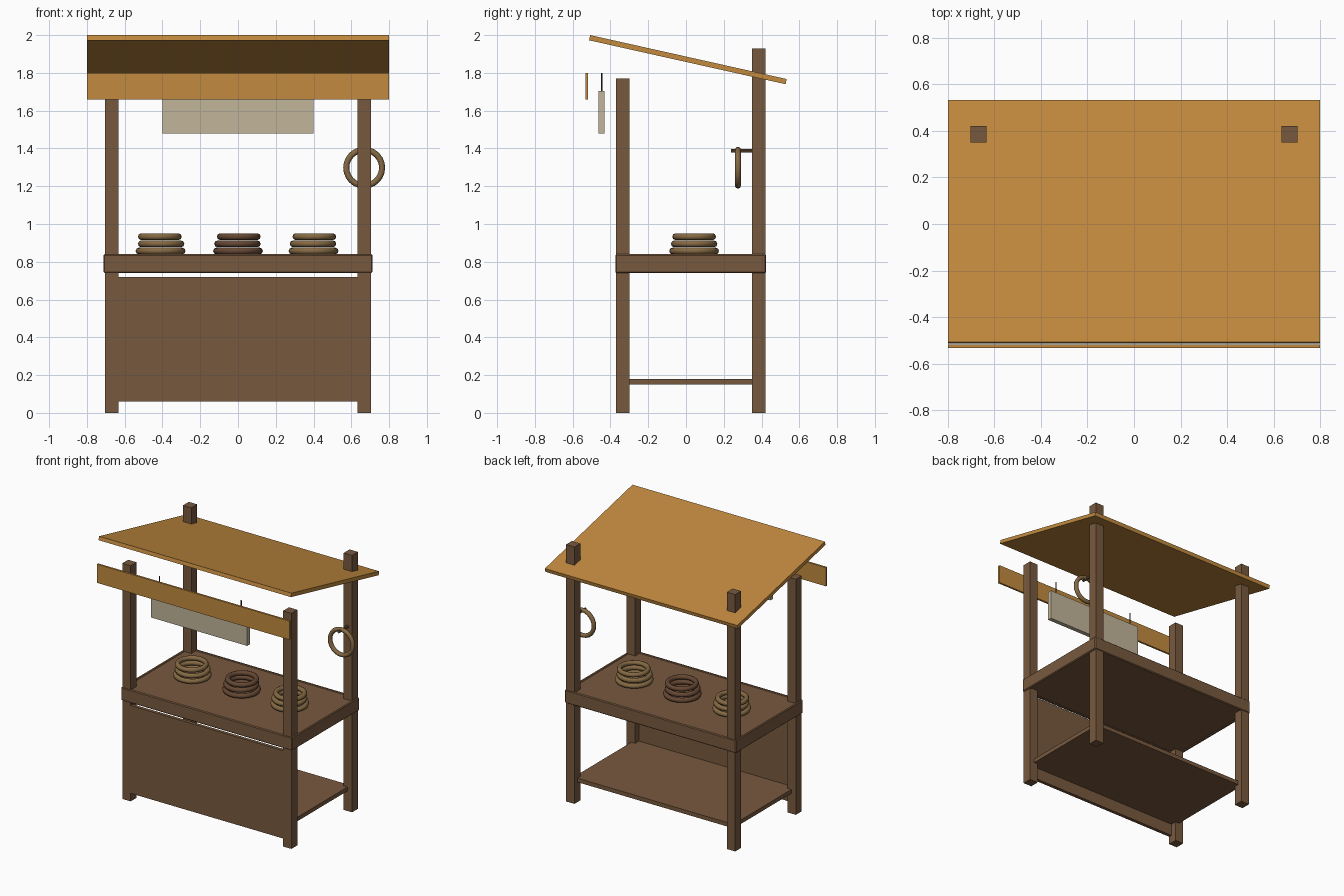
import bpy, math

if "Cube" in bpy.data.objects:
    bpy.data.objects.remove(bpy.data.objects["Cube"])


def mat(name, r, g, b):
    """Flat material from 0-255 screen values, stored as linear."""
    m = bpy.data.materials.new(name)
    m.diffuse_color = [(c / 255 / 12.92 if c < 11 else ((c / 255 + 0.055) / 1.055) ** 2.4)
                       for c in (r, g, b)] + [1]
    m.use_nodes = True
    m.node_tree.nodes["Principled BSDF"].inputs["Base Color"].default_value = m.diffuse_color
    return m


wood = mat("brown wood", 119, 89, 62)
canopy = mat("ochre canopy", 194, 138, 63)
pale = mat("pale board", 194, 182, 154)
tan = mat("tan ring", 134, 106, 68)
umber = mat("umber ring", 102, 72, 52)
iron = mat("dark iron", 58, 48, 40)


def box(name, x, y, z, m, bevel=0):
    """Box spanning the (min, max) pairs x, y, z."""
    bpy.ops.mesh.primitive_cube_add(size=1, location=[(a + b) / 2 for a, b in (x, y, z)])
    o = bpy.context.object
    o.name = name
    o.scale = [b - a for a, b in (x, y, z)]
    bpy.ops.object.transform_apply(location=False, rotation=False, scale=True)
    o.data.materials.append(m)
    if bevel:
        b = o.modifiers.new("edge", "BEVEL")
        b.width, b.segments = bevel, 1
    return o


def ring(name, loc, outer, minor, m, rot=(0, 0, 0)):
    bpy.ops.mesh.primitive_torus_add(location=loc, rotation=rot, major_radius=outer - minor,
                                     minor_radius=minor, major_segments=24, minor_segments=8)
    o = bpy.context.object
    o.name = name
    o.data.materials.append(m)
    bpy.ops.object.shade_smooth_by_angle(angle=math.radians(50))


def rod(name, loc, radius, length, m, rot=(0, 0, 0)):
    bpy.ops.mesh.primitive_cylinder_add(vertices=8, radius=radius, depth=length,
                                        location=loc, rotation=rot)
    o = bpy.context.object
    o.name = name
    o.data.materials.append(m)


# Corner posts and sign hangers, mirrored left and right
for side, s in (("left", -1), ("right", 1)):
    px = sorted((s * 0.633, s * 0.703))
    box("front_post_" + side, px, (-0.37, -0.30), (0, 1.77), wood)
    box("back_post_" + side, px, (0.35, 0.42), (0, 1.93), wood)
    rod("sign_hanger_" + side, (s * 0.34, -0.447, 1.75), 0.004, 0.1, iron)
    box("counter_side_rim_" + side, sorted((s * 0.687, s * 0.712)), (-0.374, 0.424),
        (0.74, 0.84), wood, 0.006)

# Counter slab with front and back rims
box("counter_top", (-0.70, 0.70), (-0.365, 0.415), (0.745, 0.836), wood)
box("counter_front_rim", (-0.712, 0.712), (-0.374, -0.350), (0.74, 0.84), wood, 0.006)
box("counter_back_rim", (-0.712, 0.712), (0.400, 0.424), (0.74, 0.84), wood, 0.006)

# Front panel and lower shelf
box("front_panel", (-0.633, 0.633), (-0.37, -0.345), (0.06, 0.72), wood)
box("lower_shelf", (-0.665, 0.665), (-0.345, 0.385), (0.15, 0.18), wood)

# Sloped roof and front valance
roof = box("roof", (-0.80, 0.80), (-0.523, 0.543), (1.856, 1.884), canopy)
roof.rotation_euler.x = -math.radians(12.6)
box("valance", (-0.80, 0.80), (-0.533, -0.518), (1.66, 1.80), canopy)

# Hanging sign board
box("sign_board", (-0.40, 0.40), (-0.463, -0.431), (1.48, 1.705), pale)

# Stacks of rings on the counter
for label, cx, m in (("left", -0.41, tan), ("middle", 0, umber), ("right", 0.40, tan)):
    for i, (outer, dx) in enumerate(((0.132, 0), (0.123, -0.003), (0.116, 0.004))):
        ring(f"ring_{label}_{i + 1}", (cx + dx * (1 if cx >= 0 else -1), 0.043, 0.857 + i * 0.038),
             outer, 0.018, m)

# Ring hanging from a peg on the right back post
ring("hanging_ring", (0.668, 0.275, 1.298), 0.111, 0.016, tan, (math.pi / 2, 0, 0))
rod("peg", (0.668, 0.297, 1.388), 0.01, 0.115, wood, (math.pi / 2, 0, 0))
